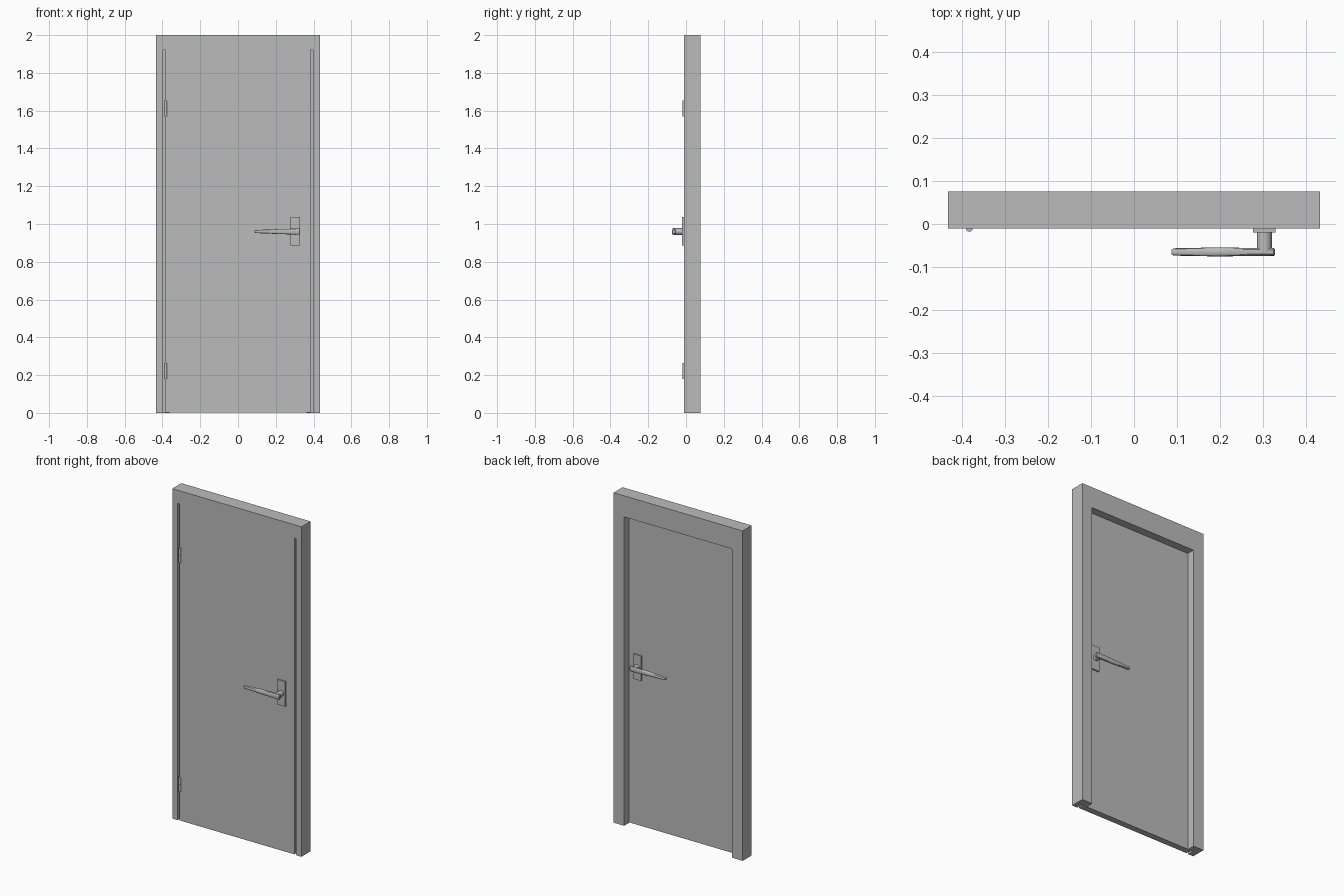
import bpy
import bmesh
from math import cos, sin, pi, copysign
from mathutils import Matrix

cube = bpy.data.objects.get("Cube")
if cube:
    bpy.data.objects.remove(cube, do_unlink=True)

grey = bpy.data.materials.new("plain grey")
grey.use_nodes = True
colour = (0.5, 0.5, 0.5, 1)
grey.diffuse_color = colour
grey.node_tree.nodes["Principled BSDF"].inputs["Base Color"].default_value = colour

FRONT, DOOR_BACK, BACK = -0.011, 0.027, 0.0755
HANDLE_X, HANDLE_Z = 0.303, 0.96


def finish(name, bm, smooth=False):
    bmesh.ops.recalc_face_normals(bm, faces=bm.faces)
    mesh = bpy.data.meshes.new(name)
    bm.to_mesh(mesh)
    bm.free()
    mesh.materials.append(grey)
    ob = bpy.data.objects.new(name, mesh)
    bpy.context.collection.objects.link(ob)
    if smooth:
        bpy.ops.object.select_all(action='DESELECT')
        ob.select_set(True)
        bpy.context.view_layer.objects.active = ob
        bpy.ops.object.shade_smooth_by_angle()
    return ob


def box(name, x, y, z):
    bm = bmesh.new()
    size = [b - a for a, b in (x, y, z)]
    mid = [(a + b) / 2 for a, b in (x, y, z)]
    bmesh.ops.create_cube(bm, size=1, matrix=Matrix.Translation(mid) @ Matrix.Diagonal((*size, 1)))
    return finish(name, bm)


def cylinder(name, centre, radius, length, axis, sides=24):
    bm = bmesh.new()
    turn = Matrix.Rotation(pi / 2, 4, 'X') if axis == 'Y' else Matrix()
    bmesh.ops.create_cone(bm, cap_ends=True, segments=sides, radius1=radius, radius2=radius,
                          depth=length, matrix=Matrix.Translation(centre) @ turn)
    return finish(name, bm, True)


def arch(name, half, top, y0, y1):
    """Upside-down U around the doorway, flush with the outside of the frame."""
    outer, height = 0.433, 2.0
    outline = [(-outer, 0), (-outer, height), (outer, height), (outer, 0),
               (half, 0), (half, top), (-half, top), (-half, 0)]
    bm = bmesh.new()
    a, b = ([bm.verts.new((x, y, z)) for x, z in outline] for y in (y0, y1))
    for i in range(8):
        j = (i + 1) % 8
        bm.faces.new((a[i], a[j], b[j], b[i]))
    for ring in (a, b):
        for quad in ((0, 1, 6, 7), (1, 2, 5, 6), (2, 3, 4, 5)):
            bm.faces.new([ring[i] for i in quad])
    bmesh.ops.dissolve_limit(bm, angle_limit=0.01, verts=bm.verts, edges=bm.edges)
    return finish(name, bm)


def lever(name, y):
    """Tapering rounded grip lofted along x, slightly fuller in the middle."""
    sections = [(0.328, 0.012, 0.006), (0.325, 0.016, 0.009), (0.26, 0.0145, 0.0095),
                (0.2, 0.0125, 0.0105), (0.14, 0.010, 0.0095), (0.092, 0.008, 0.0085),
                (0.087, 0.005, 0.005)]
    bm = bmesh.new()
    rings = []
    for x, tall, deep in sections:
        ring = []
        for k in range(16):
            c, s = cos(2 * pi * k / 16), sin(2 * pi * k / 16)
            ring.append(bm.verts.new((x, y + deep * copysign(abs(c) ** 0.6, c),
                                      HANDLE_Z + tall * copysign(abs(s) ** 0.6, s))))
        rings.append(ring)
    for a, b in zip(rings, rings[1:]):
        for k in range(16):
            j = (k + 1) % 16
            bm.faces.new((a[k], a[j], b[j], b[k]))
    bm.faces.new(rings[0])
    bm.faces.new(rings[-1])
    return finish(name, bm, True)


# Frame: wide rebate in front, narrower stop behind
arch("frame_rebate", 0.397, 1.92, FRONT, DOOR_BACK)
arch("frame_stop", 0.362, 1.872, DOOR_BACK, BACK)

# Door leaf
box("door_leaf", (-0.385, 0.385), (FRONT, DOOR_BACK), (0.002, 1.92))

# Hinges: two stacked knuckles each
for label, z in (("lower", 0.222), ("upper", 1.612)):
    for part, side in (("bottom", -1), ("top", 1)):
        cylinder(f"{label}_hinge_{part}", (-0.383, FRONT + 0.001, z + side * 0.0215),
                 0.008, 0.042, 'Z', 16)

# Handles on both faces
for label, face, side in (("front", FRONT, -1), ("back", DOOR_BACK, 1)):
    plate = sorted((face, face + side * 0.009))
    box(f"{label}_handle_plate", (0.277, 0.329), plate, (0.885, 1.036))
    grip_y = side * 0.065
    cylinder(f"{label}_handle_spindle", (HANDLE_X, (face + grip_y) / 2, HANDLE_Z),
             0.0175, abs(grip_y - face), 'Y')
    lever(f"{label}_handle_lever", grip_y)
